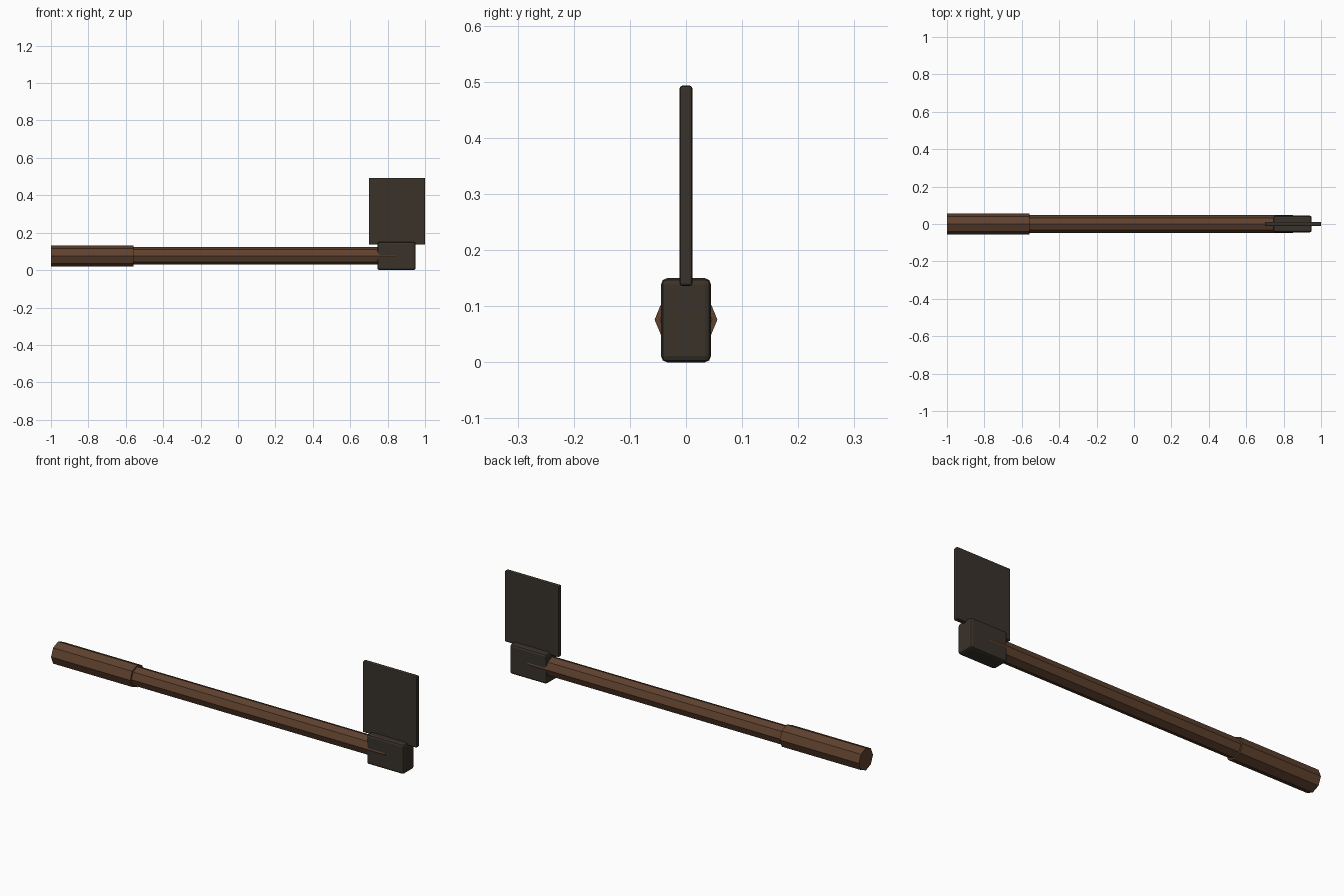
import bpy, math

if "Cube" in bpy.data.objects:
    bpy.data.objects.remove(bpy.data.objects["Cube"])


def material(name, rgb):
    m = bpy.data.materials.new(name)
    m.diffuse_color = (*rgb, 1.0)
    m.use_nodes = True
    m.node_tree.nodes["Principled BSDF"].inputs["Base Color"].default_value = m.diffuse_color
    return m


WOOD = material("brown wood", (0.115, 0.054, 0.028))
IRON = material("dark iron", (0.041, 0.032, 0.023))
AXIS_Z = 0.076


def rod(name, x0, x1, radius):
    """Eight-sided bar along x with corners at top, bottom and sides."""
    bpy.ops.mesh.primitive_cylinder_add(
        vertices=8, radius=radius, depth=x1 - x0,
        location=((x0 + x1) / 2, 0, AXIS_Z), rotation=(0, math.pi / 2, 0))
    ob = bpy.context.object
    ob.name = name
    ob.data.materials.append(WOOD)
    return ob


def block(name, x, y, z, bevel):
    """Box between the given (min, max) ranges with rounded edges."""
    bpy.ops.mesh.primitive_cube_add(
        size=1, location=[(a + b) / 2 for a, b in (x, y, z)])
    ob = bpy.context.object
    ob.name = name
    ob.scale = [b - a for a, b in (x, y, z)]
    bpy.ops.object.transform_apply(location=False, rotation=False, scale=True)
    mod = ob.modifiers.new("rounded edges", 'BEVEL')
    mod.width = bevel
    mod.segments = 2
    ob.data.materials.append(IRON)
    return ob


# Wooden handle: thicker grip and long shaft running into the head
rod("grip", -1.0, -0.56, 0.056)
rod("shaft", -0.57, 0.85, 0.047)

# Iron head block and the flat plate blade standing on it
block("head", (0.745, 0.95), (-0.0445, 0.0445), (0.0, 0.15), 0.011)
block("blade", (0.70, 1.0), (-0.0115, 0.0115), (0.136, 0.493), 0.005)
